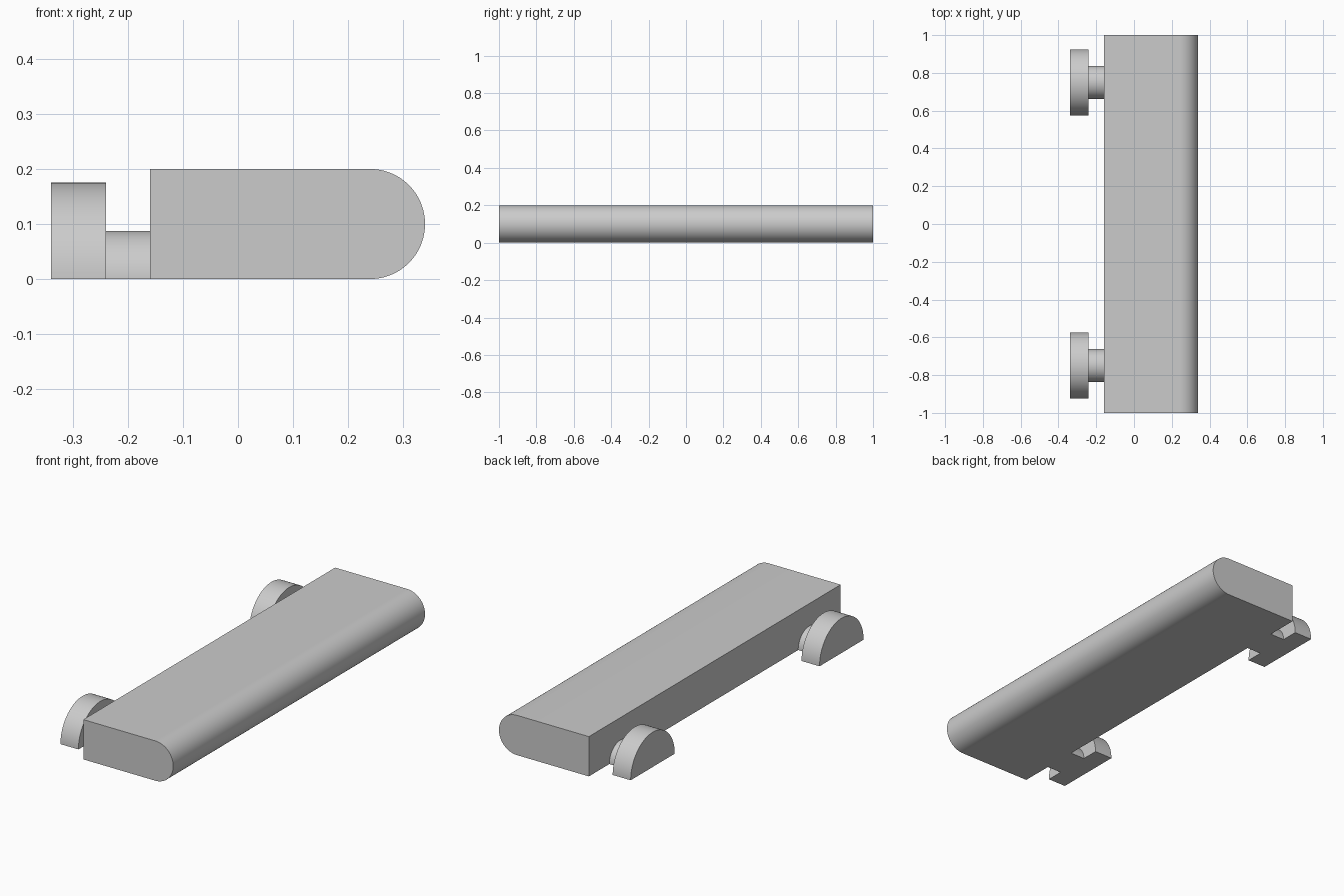
import bpy, bmesh, math

cube = bpy.data.objects.get("Cube")
if cube:
    bpy.data.objects.remove(cube, do_unlink=True)

# Single plain grey
GREY = (0.6, 0.6, 0.6, 1.0)
grey = bpy.data.materials.new("plain_grey")
grey.use_nodes = True
grey.diffuse_color = GREY
grey.node_tree.nodes["Principled BSDF"].inputs["Base Color"].default_value = GREY


def arc(cx, cz, radius, start, end, steps):
    """Points along an arc, angles in degrees."""
    angles = [math.radians(start + (end - start) * i / steps) for i in range(steps + 1)]
    return [(cx + radius * math.cos(a), cz + radius * math.sin(a)) for a in angles]


def extrude(name, profile, place, low, high):
    """Solid made by sweeping a closed profile from low to high."""
    bm = bmesh.new()
    first = [bm.verts.new(place(u, v, low)) for u, v in profile]
    last = [bm.verts.new(place(u, v, high)) for u, v in profile]
    bm.faces.new(first)
    bm.faces.new(last)
    for i in range(len(profile)):
        bm.faces.new((first[i - 1], first[i], last[i], last[i - 1]))
    bmesh.ops.recalc_face_normals(bm, faces=bm.faces)
    mesh = bpy.data.meshes.new(name)
    bm.to_mesh(mesh)
    bm.free()
    mesh.materials.append(grey)
    obj = bpy.data.objects.new(name, mesh)
    bpy.context.collection.objects.link(obj)
    bpy.ops.object.select_all(action="DESELECT")
    obj.select_set(True)
    bpy.context.view_layer.objects.active = obj
    bpy.ops.object.shade_smooth_by_angle(angle=math.radians(30))


# Long bar with one rounded edge
bar_profile = [(-0.16, 0.2), (-0.16, 0)] + arc(0.24, 0.1, 0.1, -90, 90, 48)
extrude("bar", bar_profile, lambda u, v, w: (u, w, v), -1, 1)

# Half-round pegs: a thin stem ending in a wider head
for end, y in (("front", -0.75), ("back", 0.75)):
    along_x = lambda u, v, w: (w, y + u, v)
    extrude(end + "_peg_stem", arc(0, 0, 0.0875, 0, 180, 48), along_x, -0.24, -0.16)
    extrude(end + "_peg_head", arc(0, 0, 0.175, 0, 180, 48), along_x, -0.34, -0.24)
